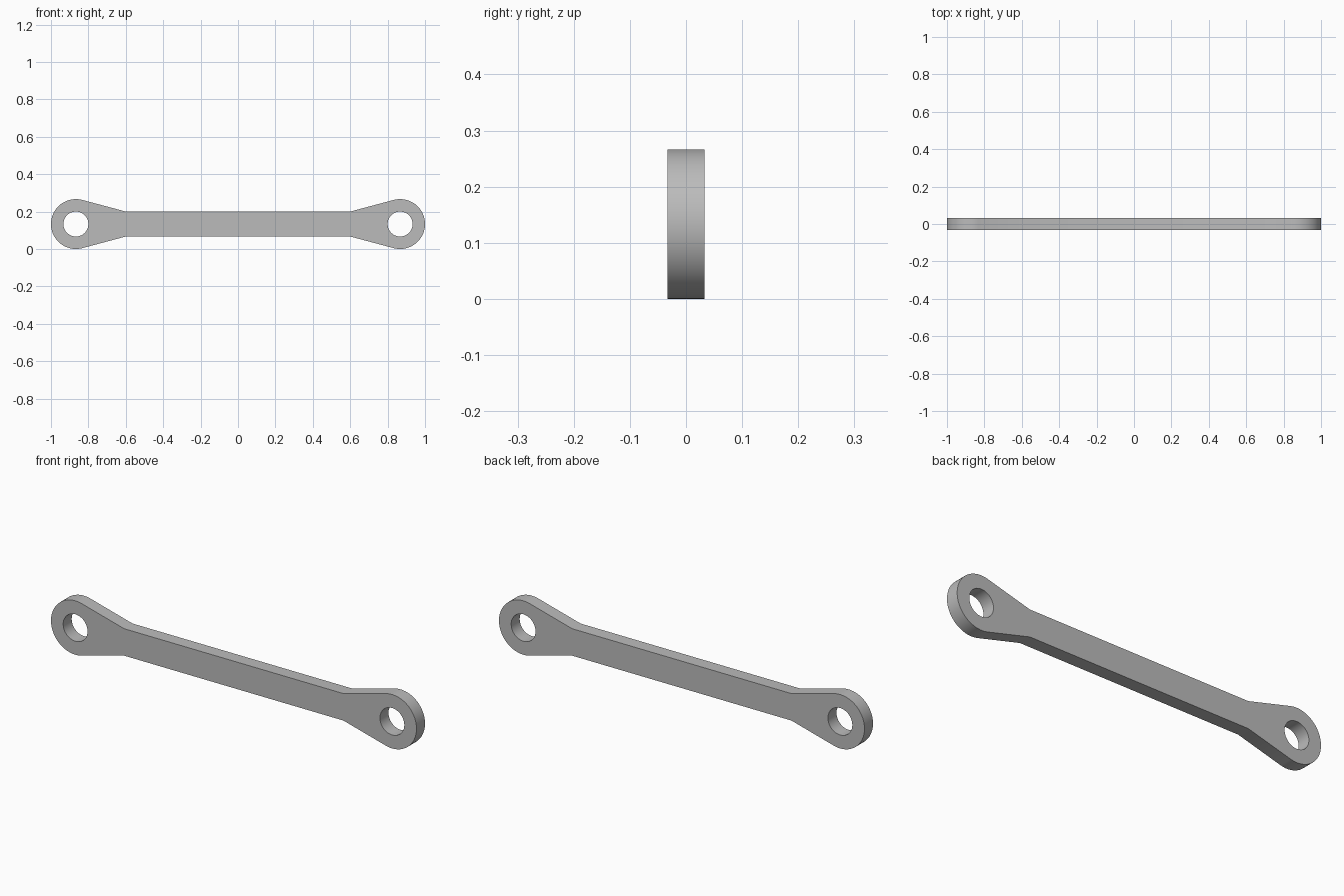
import bpy
import bmesh
from math import acos, atan2, cos, sin, hypot, pi, radians

cube = bpy.data.objects.get("Cube")
if cube:
    bpy.data.objects.remove(cube, do_unlink=True)

EYE_X, EYE_R, HOLE_R = 0.8667, 0.1333, 0.0667
NECK_X, HALF_H, HALF_T = 0.6, 0.0667, 0.0333


def arc(cx, radius, start, end, steps):
    return [(cx + radius * cos(start + (end - start) * i / steps),
             EYE_R + radius * sin(start + (end - start) * i / steps))
            for i in range(steps + 1)]


# Outline: a rounded eye at each end, tapering on tangents into a slim bar
dx = NECK_X - EYE_X
tangent = atan2(HALF_H, dx) - acos(EYE_R / hypot(dx, HALF_H))
right_half = ([(NECK_X, EYE_R - HALF_H)]
              + arc(EYE_X, EYE_R, -tangent, tangent, 48)
              + [(NECK_X, EYE_R + HALF_H)])
outline = right_half + [(-x, 2 * EYE_R - z) for x, z in right_half]
holes = [arc(s * EYE_X, HOLE_R, 0, 2 * pi, 48)[:-1] for s in (-1, 1)]

# Fill the profile with both pin holes open, then give it thickness
bm = bmesh.new()
for loop in [outline] + holes:
    verts = [bm.verts.new((x, -HALF_T, z)) for x, z in loop]
    for i, v in enumerate(verts):
        bm.edges.new((v, verts[i - 1]))
bmesh.ops.triangle_fill(bm, edges=bm.edges[:], use_beauty=True, normal=(0, -1, 0))
extruded = bmesh.ops.extrude_face_region(bm, geom=bm.faces[:], use_keep_orig=True)
bmesh.ops.translate(bm, vec=(0, 2 * HALF_T, 0),
                    verts=[g for g in extruded["geom"] if isinstance(g, bmesh.types.BMVert)])
bmesh.ops.recalc_face_normals(bm, faces=bm.faces[:])
mesh = bpy.data.meshes.new("link_bar")
bm.to_mesh(mesh)
bm.free()

bar = bpy.data.objects.new("link_bar", mesh)
bpy.context.collection.objects.link(bar)

# Plain grey metal
grey = bpy.data.materials.new("grey_metal")
grey.use_nodes = True
colour = (0.5, 0.5, 0.5, 1)
grey.diffuse_color = colour
grey.node_tree.nodes["Principled BSDF"].inputs["Base Color"].default_value = colour
mesh.materials.append(grey)

# Smooth rims with crisp edges
bpy.ops.object.select_all(action="DESELECT")
bar.select_set(True)
bpy.context.view_layer.objects.active = bar
bpy.ops.object.shade_smooth_by_angle(angle=radians(30))
